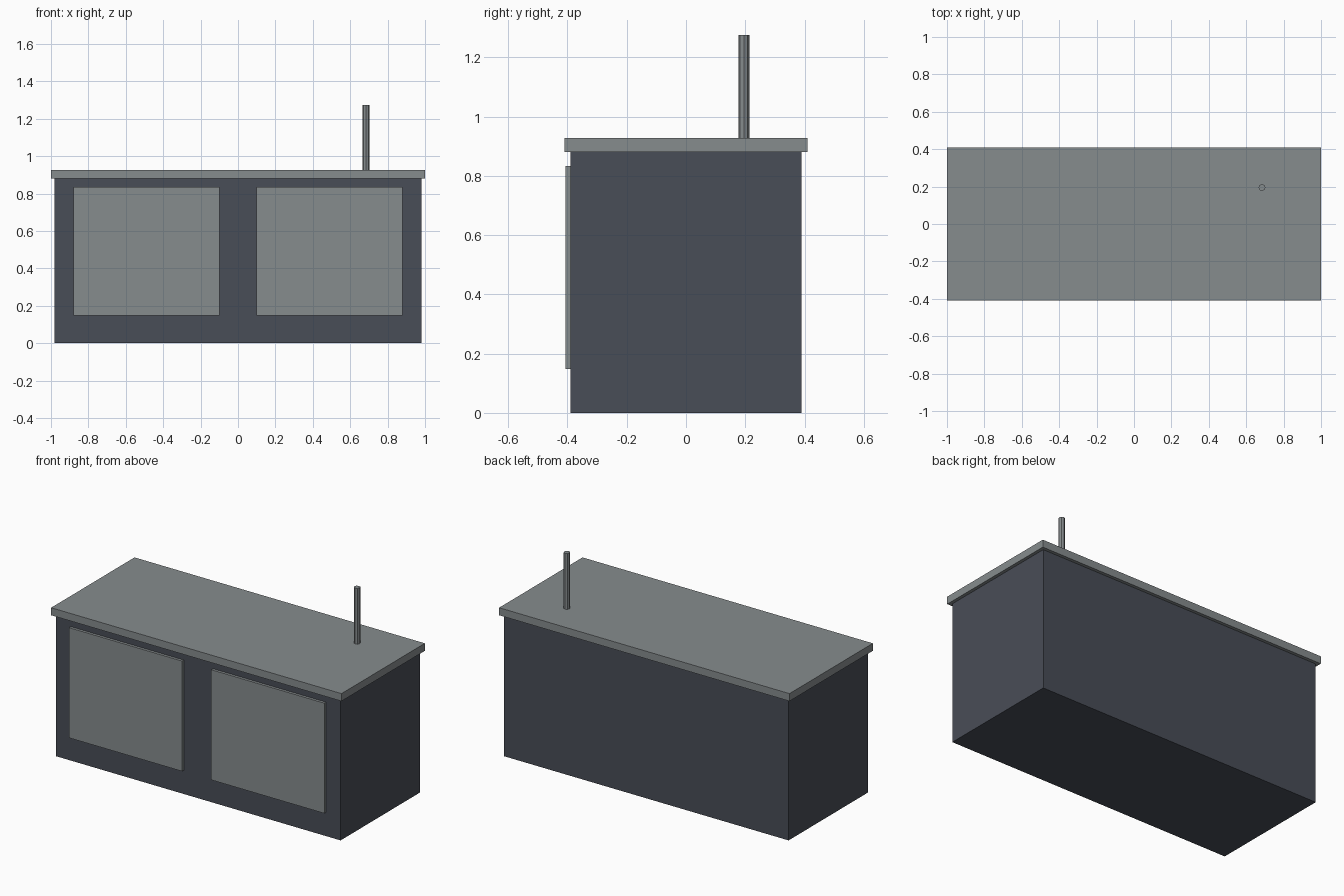
import bpy
import math

if "Cube" in bpy.data.objects:
    bpy.data.objects.remove(bpy.data.objects["Cube"])


def material(name, color):
    m = bpy.data.materials.new(name)
    m.diffuse_color = (*color, 1.0)
    m.use_nodes = True
    m.node_tree.nodes["Principled BSDF"].inputs["Base Color"].default_value = m.diffuse_color
    return m


STEEL = material("grey_steel", (0.24, 0.262, 0.27))
DARK = material("dark_slate", (0.066, 0.074, 0.095))


def box(name, x, y, z, mat):
    """Box from (min, max) ranges on each axis."""
    bpy.ops.mesh.primitive_cube_add(
        size=1, location=[(a + b) / 2 for a, b in (x, y, z)])
    ob = bpy.context.object
    ob.name = name
    ob.scale = [b - a for a, b in (x, y, z)]
    bpy.ops.object.transform_apply(location=False, rotation=False, scale=True)
    ob.data.materials.append(mat)
    return ob


# Cabinet body and overhanging worktop
box("cabinet_body", (-0.98, 0.98), (-0.39, 0.39), (0, 0.88), DARK)
box("worktop", (-1, 1), (-0.41, 0.41), (0.88, 0.927), STEEL)

# Two raised front panels
for name, x in (("left_door", (-0.88, -0.10)), ("right_door", (0.10, 0.88))):
    box(name, x, (-0.407, -0.39), (0.148, 0.834), STEEL)

# Upright pipe at the back right, eight sided
bpy.ops.mesh.primitive_cylinder_add(
    vertices=8, radius=0.0185, depth=0.348, location=(0.684, 0.195, 1.101))
pipe = bpy.context.object
pipe.name = "tap_pipe"
pipe.data.materials.append(STEEL)
